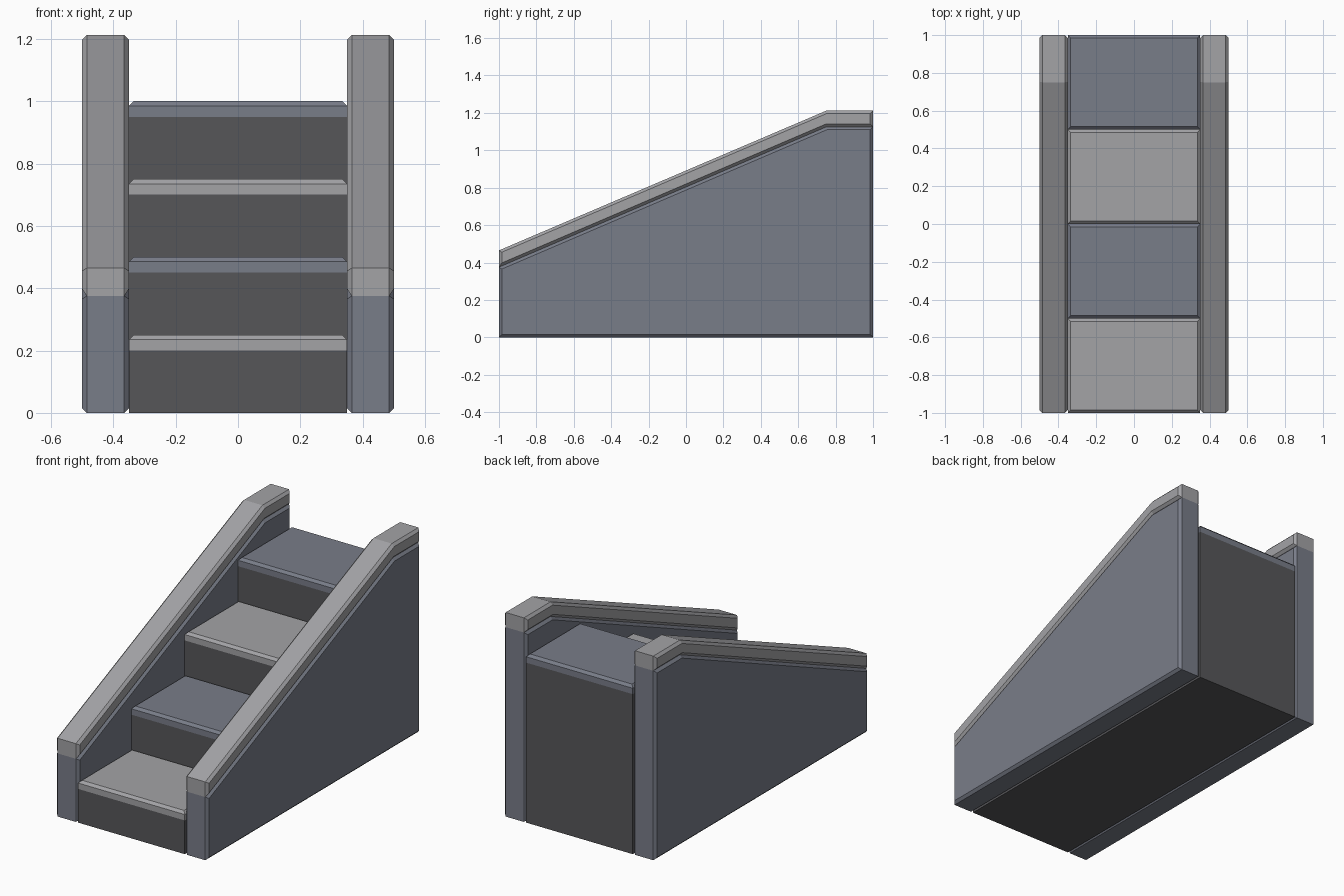
import bpy, bmesh

if "Cube" in bpy.data.objects:
    bpy.data.objects.remove(bpy.data.objects["Cube"])


def srgb(r, g, b):
    f = lambda v: v / 12.92 if v <= 0.04045 else ((v + 0.055) / 1.055) ** 2.4
    return (f(r / 255), f(g / 255), f(b / 255), 1.0)


def material(name, rgb):
    m = bpy.data.materials.new(name)
    m.diffuse_color = srgb(*rgb)
    m.use_nodes = True
    m.node_tree.nodes["Principled BSDF"].inputs["Base Color"].default_value = m.diffuse_color
    return m


LIGHT = material("light grey", (163, 163, 166))
BLUE = material("blue grey", (121, 125, 137))
DARK = material("dark grey", (86, 86, 89))
CHAMFER = 0.015


def extrude_profile(name, profile, x0, x1, mat, chamfer_rule=None):
    """Extrude a (y, z) outline along x, chamfering the edges chosen by the rule."""
    bm = bmesh.new()
    a = [bm.verts.new((x0, y, z)) for y, z in profile]
    b = [bm.verts.new((x1, y, z)) for y, z in profile]
    n = len(profile)
    bm.faces.new(a)
    bm.faces.new(b)
    for i in range(n):
        j = (i + 1) % n
        bm.faces.new((a[i], a[j], b[j], b[i]))
    bmesh.ops.recalc_face_normals(bm, faces=bm.faces)
    if chamfer_rule:
        edges = [e for e in bm.edges if chamfer_rule(*(v.co for v in e.verts))]
        bmesh.ops.bevel(bm, geom=edges, offset=CHAMFER, segments=1,
                        profile=0.5, affect='EDGES')
    mesh = bpy.data.meshes.new(name)
    bm.to_mesh(mesh)
    bm.free()
    mesh.materials.append(mat)
    ob = bpy.data.objects.new(name, mesh)
    bpy.context.collection.objects.link(ob)
    return ob


# Stepped core under the treads, and the four treads in alternating colours
STEP, RISE, THICK, HALF = 0.5, 0.25, 0.05, 0.35
core = [(1, 0), (-1, 0)]
for i in range(4):
    y, top = -1 + i * STEP, (i + 1) * RISE
    low = top - THICK
    core += [(y, low), (y + STEP, low)]
    extrude_profile(f"tread_{i + 1}",
                    [(y, low), (y + STEP, low), (y + STEP, top), (y, top)],
                    -HALF, HALF, BLUE if i % 2 else LIGHT,
                    lambda p, q, t=top: min(p.z, q.z) > t - 0.001)
extrude_profile("stair_core", core, -HALF, HALF, DARK)

# Side walls with sloping handrails, chamfered round both side outlines
wall = [(-1, 0), (1, 0), (1, 1.125), (0.75, 1.125), (-1, 0.375)]
rail = [(-1, 0.375), (0.75, 1.125), (1, 1.125),
        (1, 1.212), (0.75, 1.212), (-1, 0.465)]
outline = lambda p, q: abs(p.x - q.x) < 0.001
for side, x0, x1 in (("left", -0.5, -HALF), ("right", HALF, 0.5)):
    extrude_profile(f"{side}_wall", wall, x0, x1, BLUE, outline)
    extrude_profile(f"{side}_handrail", rail, x0, x1, LIGHT, outline)
